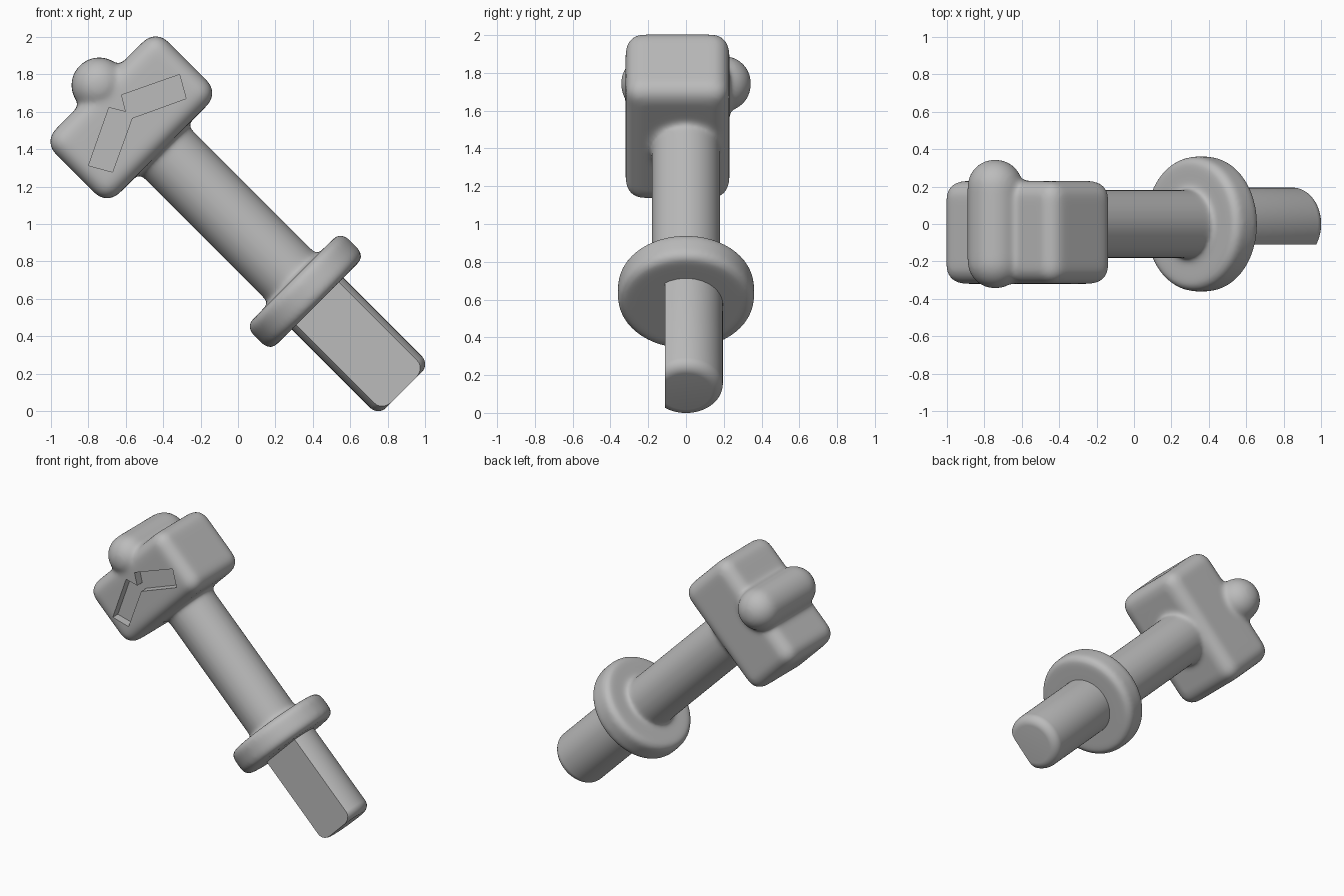
import bpy, bmesh
from math import radians
from mathutils import Matrix, Vector

old = bpy.data.objects.get("Cube")
if old:
    bpy.data.objects.remove(old, do_unlink=True)

# Parts are built upright along local z, then the whole tool is tilted
TILT = Matrix.Translation((0.5, 0, 0.5)) @ Matrix.Rotation(radians(-45), 4, 'Y')

grey = bpy.data.materials.new("plain_grey")
grey.use_nodes = True
grey.diffuse_color = (0.5, 0.5, 0.5, 1)
bsdf = next(n for n in grey.node_tree.nodes if n.type == 'BSDF_PRINCIPLED')
bsdf.inputs["Base Color"].default_value = (0.5, 0.5, 0.5, 1)


def finish(bm, name):
    bmesh.ops.recalc_face_normals(bm, faces=bm.faces[:])
    mesh = bpy.data.meshes.new(name)
    bm.to_mesh(mesh)
    bm.free()
    mesh.materials.append(grey)
    obj = bpy.data.objects.new(name, mesh)
    bpy.context.collection.objects.link(obj)
    return obj


def box(name, low, high, round_by=0):
    low, high = Vector(low), Vector(high)
    bm = bmesh.new()
    bmesh.ops.create_cube(bm, size=1, matrix=Matrix.Translation((low + high) / 2)
                          @ Matrix.Diagonal((high - low).to_4d()))
    if round_by:
        bmesh.ops.bevel(bm, geom=bm.edges[:], offset=round_by, segments=6,
                        profile=0.5, affect='EDGES')
    return finish(bm, name)


def cylinder(name, radius, bottom, top, round_by=0, turn=Matrix()):
    bm = bmesh.new()
    bmesh.ops.create_cone(bm, cap_ends=True, segments=64, radius1=radius,
                          radius2=radius, depth=top - bottom,
                          matrix=Matrix.Translation((0, 0, (top + bottom) / 2)))
    if round_by:
        rims = [e for e in bm.edges if any(len(f.verts) > 4 for f in e.link_faces)]
        bmesh.ops.bevel(bm, geom=rims, offset=round_by, segments=10,
                        profile=0.5, affect='EDGES')
    bmesh.ops.transform(bm, matrix=turn, verts=bm.verts[:])
    return finish(bm, name)


def activate(obj, others=()):
    bpy.ops.object.select_all(action='DESELECT')
    for o in (obj, *others):
        o.select_set(True)
    bpy.context.view_layer.objects.active = obj


def apply_modifier(obj, kind, **settings):
    mod = obj.modifiers.new(kind.title(), kind)
    for key, value in settings.items():
        setattr(mod, key, value)
    activate(obj)
    bpy.ops.object.modifier_apply(modifier=mod.name)


def cut(obj, cutter):
    cutter.hide_render = True
    apply_modifier(obj, 'BOOLEAN', operation='DIFFERENCE', solver='EXACT', object=cutter)
    bpy.data.objects.remove(cutter, do_unlink=True)


# Head, cross ridge, shaft and collar, blended into one soft casting
body = box("head_and_shaft", (-0.425, -0.32, 1.272), (0.425, 0.23, 1.755), 0.09)
ridge = cylinder("ridge", 0.148, -0.345, 0.345, 0.145,
                 Matrix.Translation((0, 0, 1.757)) @ Matrix.Rotation(radians(90), 4, 'X'))
shaft = cylinder("shaft", 0.182, 0.2, 1.5)
collar = cylinder("collar", 0.361, 0.105, 0.291, 0.05)
activate(body, (ridge, shaft, collar))
bpy.ops.object.join()
apply_modifier(body, 'REMESH', mode='VOXEL', voxel_size=0.012)
apply_modifier(body, 'SMOOTH', factor=0.5, iterations=24)

# Chevron recess in the front of the head
half = [(0.278, 1.378), (0.344, 1.493), (0.048, 1.635)]
outline = [(0, 1.508)] + half + [(0, 1.555)] + [(-x, z) for x, z in reversed(half)]
bm = bmesh.new()
face = bm.faces.new([bm.verts.new((x, -0.4, z)) for x, z in outline])
grown = bmesh.ops.extrude_face_region(bm, geom=[face])["geom"]
bmesh.ops.translate(bm, vec=(0, 0.14, 0),
                    verts=[v for v in grown if isinstance(v, bmesh.types.BMVert)])
cut(body, finish(bm, "chevron_cutter"))

# Lower peg with a flat along its front
peg = cylinder("flat_sided_peg", 0.195, -0.548, 0.2, 0.06)
cut(peg, box("flat_cutter", (-1, -1, -1), (1, -0.11, 1)))

for part in (body, peg):
    part.data.transform(TILT)
    part.data.materials.clear()
    part.data.materials.append(grey)
    activate(part)
    bpy.ops.object.shade_smooth_by_angle(angle=radians(30))
